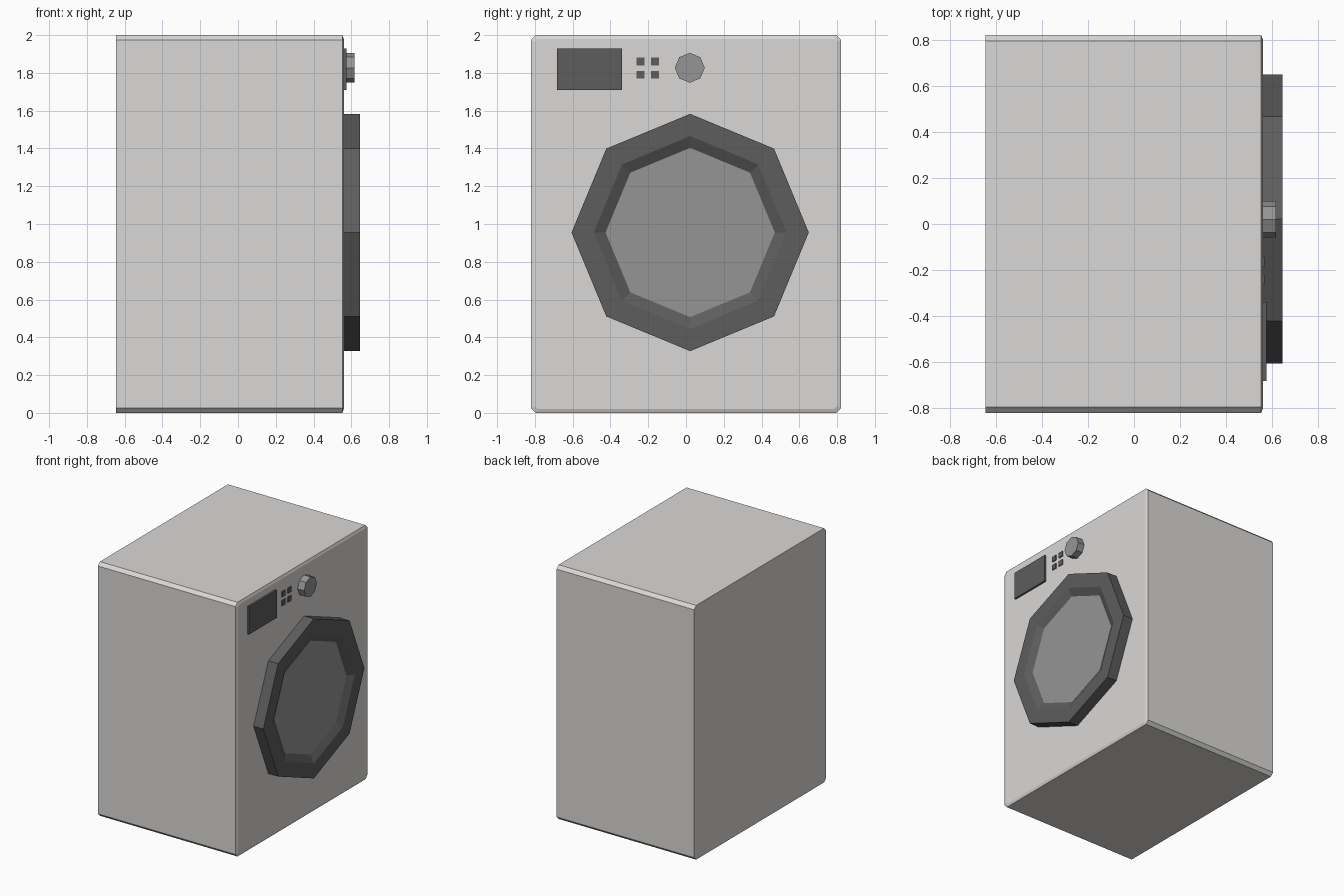
import bpy, bmesh, math

if "Cube" in bpy.data.objects:
    bpy.data.objects.remove(bpy.data.objects["Cube"])


def material(name, r, g, b):
    m = bpy.data.materials.new(name)
    m.diffuse_color = (r, g, b, 1)
    m.use_nodes = True
    m.node_tree.nodes["Principled BSDF"].inputs["Base Color"].default_value = m.diffuse_color
    return m


CASE = material("light grey", 0.70, 0.69, 0.675)
DARK = material("dark grey", 0.11, 0.11, 0.11)
MID = material("mid grey", 0.30, 0.30, 0.30)


def octagon(y, z, r):
    return [(y + r * math.cos(i * math.pi / 4), z + r * math.sin(i * math.pi / 4)) for i in range(8)]


def chamfered(hy, z0, z1, c):
    return [(hy, z0 + c), (hy, z1 - c), (hy - c, z1), (c - hy, z1),
            (-hy, z1 - c), (-hy, z0 + c), (c - hy, z0), (hy - c, z0)]


def box(y0, y1, z0, z1):
    return [(y0, z0), (y1, z0), (y1, z1), (y0, z1)]


def loft(name, sections, mat, cap_mat=None):
    """Skin (x, outline) sections along x and cap both ends."""
    bm = bmesh.new()
    rings = [[bm.verts.new((x, y, z)) for y, z in pts] for x, pts in sections]
    n = len(rings[0])
    for a, b in zip(rings, rings[1:]):
        for i in range(n):
            j = (i + 1) % n
            bm.faces.new((a[i], a[j], b[j], b[i]))
    bm.faces.new(rings[0][::-1])
    cap = bm.faces.new(rings[-1])
    if cap_mat:
        cap.material_index = 1
    bmesh.ops.recalc_face_normals(bm, faces=bm.faces)
    me = bpy.data.meshes.new(name)
    bm.to_mesh(me)
    bm.free()
    for m in (mat, cap_mat):
        if m:
            me.materials.append(m)
    ob = bpy.data.objects.new(name, me)
    bpy.context.collection.objects.link(ob)
    return ob


FRONT = 0.56

# Casing with softened long edges and a slightly bevelled front panel
loft("casing", [(-0.645, chamfered(0.82, 0, 2, 0.025)),
                (0.552, chamfered(0.82, 0, 2, 0.025)),
                (FRONT, chamfered(0.80, 0.02, 1.98, 0.015))], CASE)

# Door ring with a sloped inner lip down to the glass
loft("door", [(FRONT, octagon(0.022, 0.955, 0.628)),
              (0.645, octagon(0.022, 0.955, 0.628)),
              (0.645, octagon(0.022, 0.955, 0.51)),
              (0.615, octagon(0.022, 0.955, 0.448))], DARK, MID)

# Display
loft("display", [(x, box(-0.682, -0.338, 1.71, 1.928)) for x in (FRONT, 0.575)], DARK)

# Buttons
for i, y in enumerate((-0.24, -0.165)):
    for j, z in enumerate((1.79, 1.86)):
        loft(f"button_{i}{j}", [(x, box(y - 0.021, y + 0.021, z - 0.021, z + 0.021))
                                for x in (FRONT, 0.567)], DARK)

# Program knob
loft("knob", [(x, octagon(0.02, 1.827, 0.079)) for x in (FRONT, 0.617)], MID)
